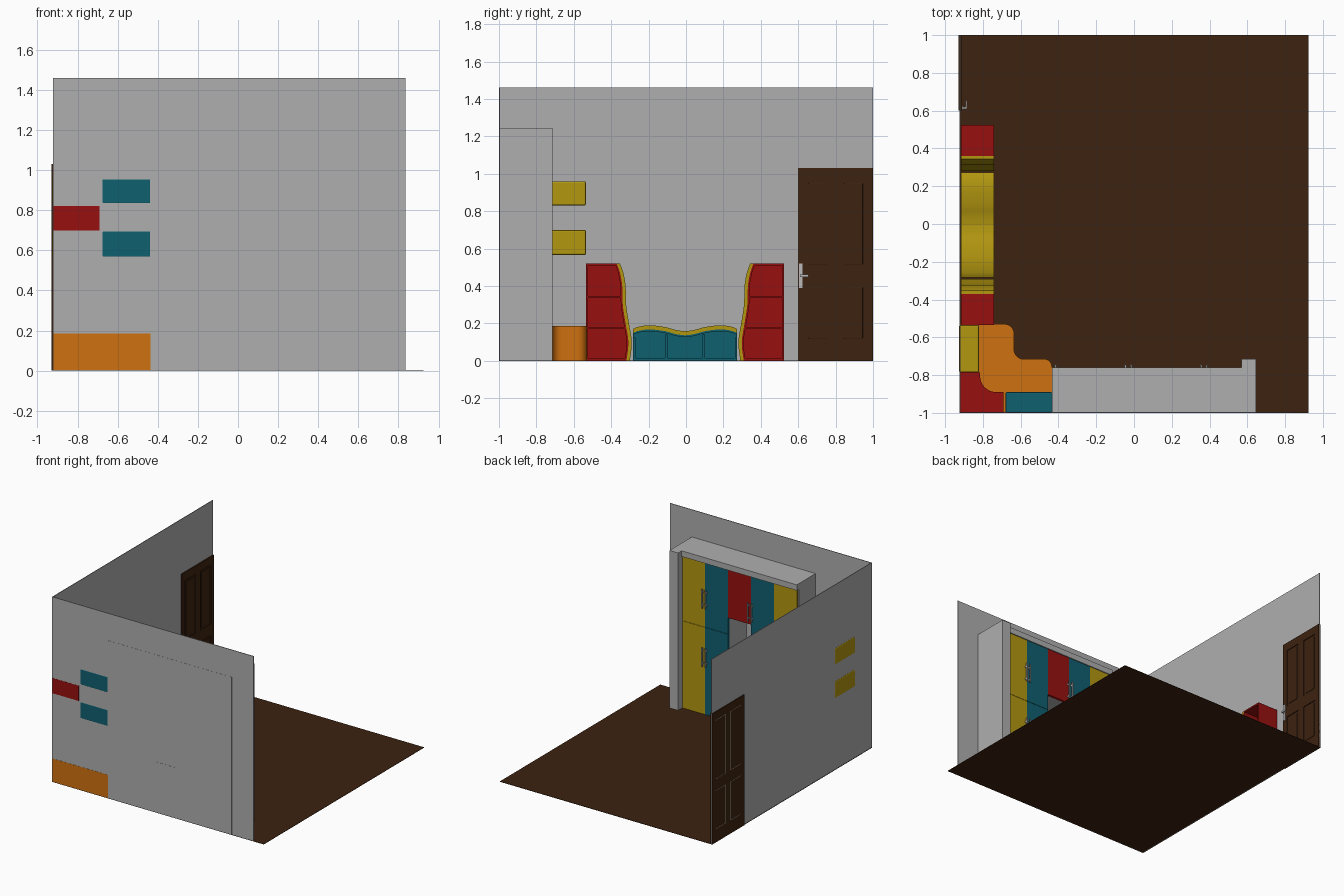
import bpy, bmesh, math

if "Cube" in bpy.data.objects:
    bpy.data.objects.remove(bpy.data.objects["Cube"])


def mat(name, r, g, b):
    m = bpy.data.materials.new(name)
    m.diffuse_color = (r, g, b, 1)
    m.use_nodes = True
    m.node_tree.nodes["Principled BSDF"].inputs["Base Color"].default_value = m.diffuse_color
    return m


GREY = mat("wall grey", .43, .43, .43)
SILVER = mat("handle silver", .5, .5, .5)
BROWN = mat("dark wood", .046, .016, .005)
RED = mat("red", .31, .005, .005)
YELLOW = mat("yellow", .45, .31, .005)
TEAL = mat("teal", .005, .115, .16)
ORANGE = mat("orange", .62, .165, .005)


def finish(name, bm, material, smooth=False):
    bmesh.ops.recalc_face_normals(bm, faces=bm.faces)
    me = bpy.data.meshes.new(name)
    bm.to_mesh(me)
    bm.free()
    me.materials.append(material)
    ob = bpy.data.objects.new(name, me)
    bpy.context.collection.objects.link(ob)
    if smooth:
        bpy.ops.object.select_all(action='DESELECT')
        ob.select_set(True)
        bpy.context.view_layer.objects.active = ob
        bpy.ops.object.shade_smooth_by_angle(angle=math.radians(35))
    return ob


def box(name, x, y, z, material, bevel=0):
    bm = bmesh.new()
    bmesh.ops.create_cube(bm, size=1)
    for v in bm.verts:
        v.co = [(a + b) / 2 + c * (b - a) for c, (a, b) in zip(v.co, (x, y, z))]
    if bevel:
        bmesh.ops.bevel(bm, geom=bm.edges[:], offset=bevel, segments=2, profile=.5, affect='EDGES')
    return finish(name, bm, material)


def prism(name, pts, lo, hi, axis, material, smooth=False):
    """Extrude a 2D outline along x (points are y,z) or z (points are x,y)."""
    bm = bmesh.new()
    place = (lambda p, h: (h, p[0], p[1])) if axis == 'x' else (lambda p, h: (p[0], p[1], h))
    a = [bm.verts.new(place(p, lo)) for p in pts]
    b = [bm.verts.new(place(p, hi)) for p in pts]
    n = len(pts)
    bm.faces.new(a)
    bm.faces.new(b)
    for i in range(n):
        bm.faces.new((a[i], a[(i + 1) % n], b[(i + 1) % n], b[i]))
    return finish(name, bm, material, smooth)


def spline(pts, steps=5):
    """Smooth curve through the points."""
    out = []
    for i in range(len(pts) - 1):
        p0, p1, p2 = pts[max(i - 1, 0)], pts[i], pts[i + 1]
        p3 = pts[min(i + 2, len(pts) - 1)]
        for s in range(steps):
            t = s / steps
            out.append(tuple(.5 * (2 * b + (c - a) * t + (2 * a - 5 * b + 4 * c - d) * t * t
                                   + (3 * b - a - 3 * c + d) * t ** 3)
                             for a, b, c, d in zip(p0, p1, p2, p3)))
    return out + [pts[-1]]


def arc(cx, cy, r, a0, a1, n=8):
    return [(cx + r * math.cos(math.radians(a0 + (a1 - a0) * i / n)),
             cy + r * math.sin(math.radians(a0 + (a1 - a0) * i / n))) for i in range(n + 1)]


# room shell
box("floor", (-.925, .925), (-1, 1), (0, .003), BROWN)
box("left_wall", (-.923, -.918), (-.999, 1), (0, 1.46), GREY)
box("front_wall", (-.923, .835), (-.999, -.994), (0, 1.46), GREY)

# corner bench with rounded outline
bench = ([(-.921, -1), (-.921, -.53)] + arc(-.685, -.58, .05, 90, 0)
         + arc(-.585, -.665, .05, 180, 270) + arc(-.475, -.755, .04, 90, 0) + [(-.435, -1)])
prism("corner_bench", bench, .003, .185, 'z', ORANGE, True)

# wall shelves and red corner shelf
for i, z in enumerate(((.565, .70), (.83, .96))):
    box(f"yellow_shelf_{i}", (-.926, -.82), (-.787, -.535), z, YELLOW, .008)
    box(f"teal_shelf_{i}", (-.68, -.432), (-1, -.89), z, TEAL, .008)
corner = [(-.921, -1), (-.921, -.787), (-.815, -.787)] + arc(-.73, -.805, .085, 180, 270) + [(-.69, -.89), (-.69, -1)]
prism("corner_shelf", corner, .70, .82, 'z', RED, True)

# reading nook: two open red towers with wavy yellow sides
X0, X1, C = -.916, -.74, -.005
wave = spline([(.295, .003), (.285, .1), (.30, .2), (.315, .3), (.318, .4), (.33, .47), (.348, .52)])


def edge(z):
    for (d0, z0), (d1, z1) in zip(wave, wave[1:]):
        if z <= z1:
            return d0 + (d1 - d0) * (z - z0) / (z1 - z0)
    return wave[-1][0]


for side, s in (("front", -1), ("back", 1)):
    def shift(off):
        return [(C + s * (d + off), z) for d, z in wave]

    outer = C + s * .53
    prism(f"{side}_tower_cushion", shift(0) + shift(.018)[::-1], X0, X1, 'x', YELLOW, True)
    prism(f"{side}_tower_inner_side", shift(.018) + shift(.028)[::-1], X0, X1, 'x', RED, True)
    prism(f"{side}_tower_back", shift(.02) + [(outer, .52), (outer, .003)], X0, X0 + .01, 'x', RED)
    box(f"{side}_tower_outer_side", (X0, X1), sorted((outer, outer - s * .01)), (.003, .52), RED)
    for i, z in enumerate((.003, .17, .335, .508)):
        shelf = [(outer, z), (C + s * (edge(max(z, .0031)) + .02), z),
                 (C + s * (edge(z + .012) + .02), z + .012), (outer, z + .012)]
        prism(f"{side}_tower_shelf_{i}", shelf, X0, X1, 'x', RED)

# teal seat with three cubbies and wavy yellow top
half = spline([(0, .158), (.05, .165), (.11, .181), (.19, .19), (.25, .182), (.278, .17)])
top = [(C - d, z) for d, z in half[::-1]] + [(C + d, z) for d, z in half[1:]]


def lower(off):
    return [(y, z - off) for y, z in top]


prism("seat_cushion", top + lower(.022)[::-1], X0, X1, 'x', YELLOW, True)
prism("seat_top_board", lower(.022) + lower(.032)[::-1], X0, X1, 'x', TEAL, True)
prism("seat_back", lower(.025) + [(C + .278, .003), (C - .278, .003)], X0, X0 + .01, 'x', TEAL)
box("seat_base", (X0, X1), (C - .278, C + .278), (.003, .014), TEAL)
for i, y in enumerate((-.272, -.1, .1, .272)):
    h = .125 if i in (0, 3) else .14
    box(f"seat_divider_{i}", (X0, X1), (C + y - .006, C + y + .006), (.003, h), TEAL)

# panelled door
box("door_slab", (-.929, -.916), (.6, 1), (0, 1.03), BROWN)
for i, (a, b) in enumerate(((.6, .64), (.77, .83), (.96, 1))):
    box(f"door_stile_{i}", (-.917, -.910), (a, b), (0, 1.03), BROWN)
for i, (a, b) in enumerate(((0, .105), (.41, .5), (.965, 1.03))):
    box(f"door_rail_{i}", (-.917, -.910), (.6, 1), (a, b), BROWN)
for i, (ya, yb) in enumerate(((.64, .77), (.83, .96))):
    for j, (za, zb) in enumerate(((.105, .41), (.5, .965))):
        box(f"door_panel_{i}_{j}", (-.917, -.912), (ya + .015, yb - .015), (za + .015, zb - .015), BROWN, .002)
        w = .003
        for k, (y, z) in enumerate((((ya, ya + w), (za, zb)), ((yb - w, yb), (za, zb)),
                                    ((ya, yb), (za, za + w)), ((ya, yb), (zb - w, zb)))):
            box(f"door_outline_{i}_{j}_{k}", (-.9295, -.928), y, z, GREY)
box("door_handle_plate", (-.911, -.906), (.605, .624), (.39, .52), SILVER)
box("door_handle_stem", (-.907, -.886), (.61, .62), (.45, .46), SILVER)
box("door_handle_lever", (-.892, -.884), (.61, .655), (.449, .461), SILVER)

# wardrobe carcass around an open niche
box("wardrobe_end_column", (.57, .645), (-1, -.715), (.003, 1.245), GREY)
box("wardrobe_top", (-.435, .57), (-1, -.76), (1.20, 1.245), GREY)
box("wardrobe_right_body", (.17, .57), (-1, -.785), (.003, 1.2), GREY)
box("wardrobe_left_body", (-.435, -.03), (-1, -.785), (.003, 1.2), GREY)
box("niche_upper_body", (-.03, .17), (-1, -.785), (.82, 1.2), GREY)
box("niche_lower_body", (-.03, .17), (-1, -.785), (.003, .4), GREY)

# wardrobe doors, each 0.2 wide
for i, (m, hx) in enumerate(((YELLOW, .015), (TEAL, .185), (RED, .015), (TEAL, .185), (YELLOW, .015))):
    x1 = .57 - .2 * i
    x0 = x1 - .2
    spans = ((.003, .398), (.82, 1.2)) if m is RED else ((.003, .69), (.692, 1.2))
    for j, z in enumerate(spans):
        box(f"wardrobe_door_{i}_{j}", (x0, x1), (-.785, -.768), z, m)
    # bar handles beside the seams
    x = x0 + hx
    for j, z in enumerate((.2 if m is RED else .385, .845)):
        box(f"wardrobe_handle_{i}_{j}", (x - .005, x + .005), (-.752, -.744), (z, z + .15), SILVER)
        for k in (.02, .12):
            box(f"handle_post_{i}_{j}_{int(k * 100)}", (x - .004, x + .004), (-.769, -.75),
                (z + k, z + k + .01), SILVER)
